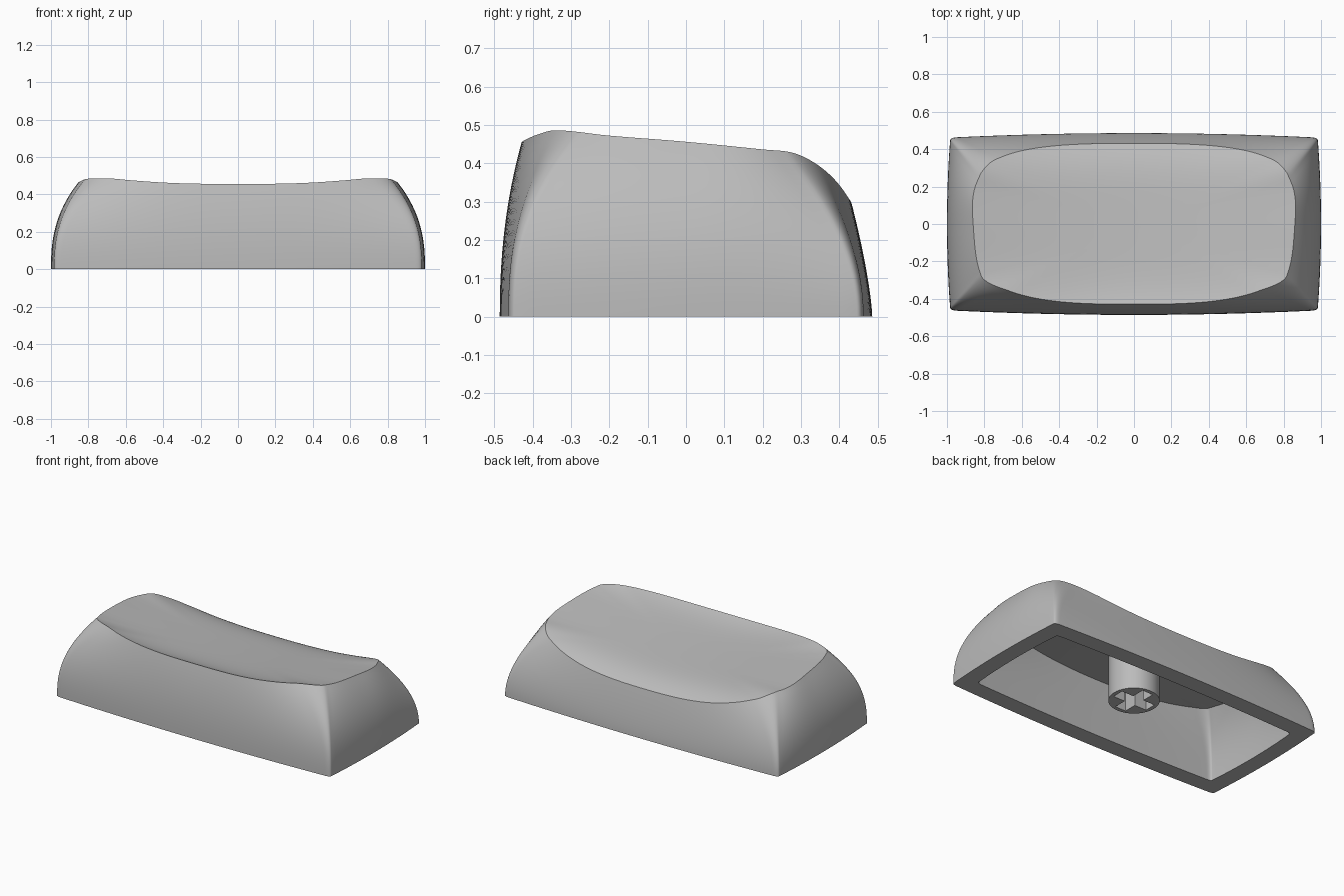
import bpy
import bmesh
import math

if "Cube" in bpy.data.objects:
    bpy.data.objects.remove(bpy.data.objects["Cube"], do_unlink=True)

grey = bpy.data.materials.new("matte grey plastic")
grey.use_nodes = True
COLOUR = (0.5, 0.5, 0.5, 1)
grey.diffuse_color = COLOUR
grey.node_tree.nodes["Principled BSDF"].inputs["Base Color"].default_value = COLOUR

# Height of the rim along y
RIDGE = [(-0.5, 0.41), (-0.43, 0.455), (-0.39, 0.474), (-0.34, 0.486),
         (-0.2, 0.472), (0.0, 0.456), (0.2, 0.436), (0.28, 0.427),
         (0.34, 0.398), (0.39, 0.355), (0.43, 0.3), (0.5, 0.18)]


def smooth(t):
    return t * t * (3 - 2 * t)


def ridge(y):
    """Smooth curve through the ridge points."""
    i = 0
    while i < len(RIDGE) - 2 and y > RIDGE[i + 1][0]:
        i += 1
    (ya, za), (yb, zb) = RIDGE[i], RIDGE[i + 1]

    def slope(k):
        lo, hi = RIDGE[max(k - 1, 0)], RIDGE[min(k + 1, len(RIDGE) - 1)]
        return (hi[1] - lo[1]) / (hi[0] - lo[0])
    h = yb - ya
    t = min(max((y - ya) / h, 0), 1)
    blend = smooth(t)
    return (za * (1 - blend) + zb * blend + slope(i) * h * t * (1 - t) ** 2
            - slope(i + 1) * h * t * t * (1 - t))


def dish(x, y):
    """Tilted trough that the top settles into away from the rim."""
    return 0.456 - 0.09 * y - 0.068 * (1 - (x / 0.86) ** 2)


def ceiling(x, y):
    return dish(x, y) - 0.07


def quarter(z, back):
    """Quarter outline at height z: bowed side, soft corner, bowed long edge."""
    a = 1 - 0.14 * (z / 0.456) ** 2.5
    b = 0.486 - (0.055 * (z / 0.3) ** 1.4 if back else 0.057 * (z / 0.455) ** 2.2)
    f = min((z / 0.42) ** 2 if back else (z / 0.48) ** 2.5, 1.15)
    bow = min(f, 1)
    cx = min(0.982 - 0.175 * f, a - 0.01)
    cy = min(0.462 - (0.16 if back else 0.15) * f, b - 0.01)
    p = 2 + 1.1 * bow
    end = 0.965 - 0.12 * bow
    side = [(a - (a - cx) * t ** p, cy * t)
            for t in (end * i / 12 for i in range(13))]
    long_edge = [(cx * t, b - (b - cy) * t ** p)
                 for t in (end * i / 20 for i in range(20, -1, -1))]
    s, e = side[-1], long_edge[0]
    grow = 1 + 0.02 * bow
    corner = []
    for i in range(1, 8):
        t = i / 8
        corner.append(tuple((1 - t) ** 2 * s[k] + 2 * t * (1 - t) * (cx, cy)[k] * grow
                            + t * t * e[k] for k in (0, 1)))
    return side + corner + long_edge


def outline(z):
    qb, qf = quarter(z, True), quarter(z, False)
    return (qb + [(-x, y) for x, y in qb[-2::-1]]
            + [(-x, -y) for x, y in qf[1:]] + [(x, -y) for x, y in qf[-2:0:-1]])


def finish(bm, name, angle):
    bmesh.ops.recalc_face_normals(bm, faces=bm.faces)
    mesh = bpy.data.meshes.new(name)
    bm.to_mesh(mesh)
    bm.free()
    mesh.materials.append(grey)
    obj = bpy.data.objects.new(name, mesh)
    bpy.context.collection.objects.link(obj)
    bpy.ops.object.select_all(action="DESELECT")
    obj.select_set(True)
    bpy.context.view_layer.objects.active = obj
    bpy.ops.object.shade_smooth_by_angle(angle=math.radians(angle))


def bridge(bm, low, high):
    n = len(low)
    for i in range(n):
        j = (i + 1) % n
        bm.faces.new((low[i], low[j], high[j], high[i]))


def ring(bm, points):
    return [bm.verts.new(p) for p in points]


def cover(bm, border, surface, rings):
    """Close a border with shrinking rings that blend into a surface."""
    edge = [(v.co.copy(), v.co.z - surface(v.co.x, v.co.y)) for v in border]
    for s in range(1, rings):
        f = 1 - s / rings
        inner = ring(bm, [(c.x * f, c.y * f, surface(c.x * f, c.y * f) + gap * f ** 5)
                          for c, gap in edge])
        bridge(bm, border, inner)
        border = inner
    centre = bm.verts.new((0, 0, surface(0, 0)))
    for i in range(len(border)):
        bm.faces.new((border[i - 1], border[i], centre))


# Cap shell: walls rise to a curved rim
bm = bmesh.new()
TOP, SLICES = 0.54, 90
stack = [outline(TOP * i / SLICES) for i in range(SLICES + 1)]
count = len(stack[0])


def wall_point(j, z):
    k = min(int(z / TOP * SLICES), SLICES - 1)
    t = z / TOP * SLICES - k
    (xa, ya), (xb, yb) = stack[k][j], stack[k + 1][j]
    return xa + (xb - xa) * t, ya + (yb - ya) * t, z


rim_z = []
for j in range(count):
    lo, hi = 0.1, 0.53
    for _ in range(30):
        mid = (lo + hi) / 2
        lo, hi = (mid, hi) if ridge(wall_point(j, mid)[1]) > mid else (lo, mid)
    rim_z.append(lo)

base = previous = ring(bm, [wall_point(j, 0) for j in range(count)])
STEPS = 16
for s in range(1, STEPS + 1):
    current = ring(bm, [wall_point(j, rim_z[j] * s / STEPS) for j in range(count)])
    bridge(bm, previous, current)
    previous = current
cover(bm, previous, dish, 28)


# Hollow underside with a ceiling that follows the dish
def inner_point(j, z):
    x, y, z = wall_point(j, z)
    return x * 0.895, y * 0.775, z


previous = base
inner_top = [ceiling(*inner_point(j, 0.34)[:2]) for j in range(count)]
for s in range(9):
    current = ring(bm, [inner_point(j, inner_top[j] * s / 8) for j in range(count)])
    bridge(bm, previous, current)
    previous = current
cover(bm, previous, ceiling, 12)
finish(bm, "key_cap_shell", 30)

# Stem: round post with a cross-shaped socket
bm = bmesh.new()
R, ARM, HALF, FOOT, DEPTH, HEAD = 0.148, 0.122, 0.038, 0.05, 0.3, 0.34
circle = [(R * math.cos(math.tau * i / 48), R * math.sin(math.tau * i / 48))
          for i in range(48)]
cross = []
for q in range(4):
    c, s = round(math.cos(q * math.pi / 2)), round(math.sin(q * math.pi / 2))
    cross += [(x * c - y * s, x * s + y * c)
              for x, y in ((ARM, -HALF), (ARM, HALF), (HALF, HALF))]
foot = ring(bm, [(x, y, FOOT) for x, y in circle])
bridge(bm, foot, ring(bm, [(x, y, HEAD) for x, y in circle]))
mouth = ring(bm, [(x, y, FOOT) for x, y in cross])
floor = ring(bm, [(x, y, DEPTH) for x, y in cross])
bridge(bm, mouth, floor)
bm.faces.new(floor)
edges = [bm.edges.get((loop[i - 1], loop[i])) for loop in (foot, mouth)
         for i in range(len(loop))]
bmesh.ops.triangle_fill(bm, edges=edges, use_beauty=True)
finish(bm, "stem", 30)
